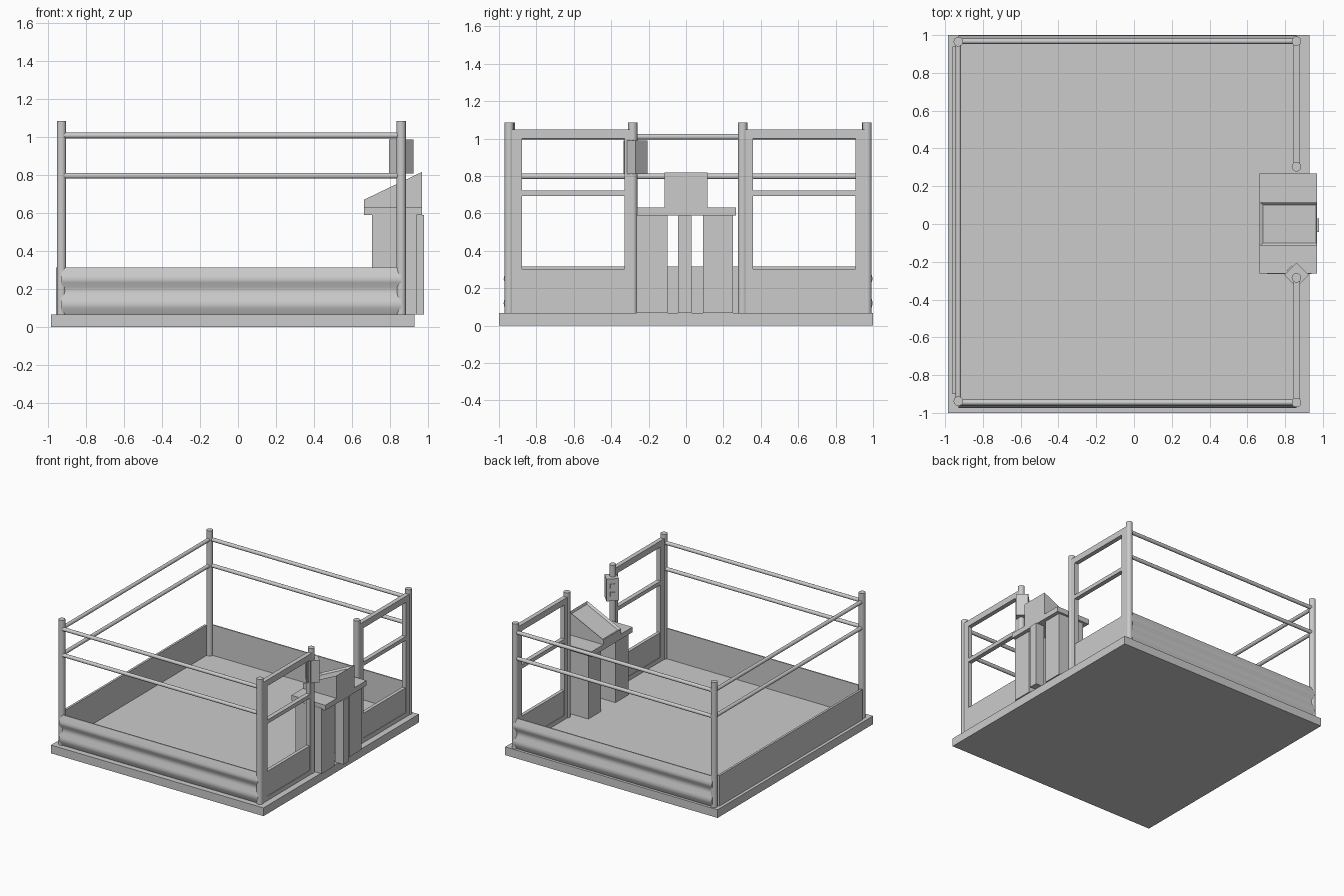
import bpy, bmesh, math
from mathutils import Vector, Matrix

if "Cube" in bpy.data.objects:
    bpy.data.objects.remove(bpy.data.objects["Cube"])


def make(name, bm, smooth=False):
    bmesh.ops.recalc_face_normals(bm, faces=bm.faces)
    me = bpy.data.meshes.new(name)
    bm.to_mesh(me)
    bm.free()
    ob = bpy.data.objects.new(name, me)
    bpy.context.collection.objects.link(ob)
    if smooth:
        bpy.ops.object.select_all(action='DESELECT')
        ob.select_set(True)
        bpy.context.view_layer.objects.active = ob
        bpy.ops.object.shade_smooth_by_angle(angle=math.radians(40))
    return ob


def box(name, x, y, z, turn=0):
    bm = bmesh.new()
    c = Vector([(a + b) / 2 for a, b in (x, y, z)])
    s = [b - a for a, b in (x, y, z)]
    m = Matrix.Translation(c) @ Matrix.Rotation(turn, 4, 'Z') @ Matrix.Diagonal((*s, 1))
    bmesh.ops.create_cube(bm, size=1, matrix=m)
    return make(name, bm)


def tube(name, a, b, r):
    a, b = Vector(a), Vector(b)
    m = Matrix.Translation((a + b) / 2) @ (b - a).to_track_quat('Z', 'Y').to_matrix().to_4x4()
    bm = bmesh.new()
    bmesh.ops.create_cone(bm, cap_ends=True, segments=20, radius1=r, radius2=r,
                          depth=(b - a).length, matrix=m)
    return make(name, bm, True)


def extrude(name, pts, vec, smooth=False):
    bm = bmesh.new()
    f = bm.faces.new([bm.verts.new(p) for p in pts])
    g = bmesh.ops.extrude_face_region(bm, geom=[f])
    bmesh.ops.translate(bm, vec=vec, verts=[v for v in g['geom'] if isinstance(v, bmesh.types.BMVert)])
    return make(name, bm, smooth)


FLOOR = 0.067
LX, RX, FY, BY = -0.93, 0.86, -0.945, 0.968

# Platform
box("platform", (-0.985, 0.93), (-1, 1), (0, FLOOR))

# Posts
for n, x, y in (("front_left", LX, -0.938), ("back_left", LX, 0.965),
                ("front_right", RX, FY), ("back_right", RX, BY),
                ("gate_front", RX, -0.285), ("gate_back", RX, 0.303)):
    tube(n + "_post", (x, y, FLOOR - 0.01), (x, y, 1.085), 0.025)

# Round rails on three sides
for i, z in enumerate((0.798, 1.01)):
    tube(f"front_rail_{i}", (LX, FY, z), (RX, FY, z), 0.015)
    tube(f"back_rail_{i}", (LX, BY, z), (RX, BY, z), 0.015)
    tube(f"left_rail_{i}", (LX, -0.938, z), (LX, 0.965, z), 0.015)

# Corrugated kick panels front and back, flat one on the left
wave = [(0, FLOOR), (0.01, FLOOR), (0.026, 0.1), (0.03, 0.12), (0.026, 0.14), (0.013, 0.175),
        (0.01, 0.193), (0.013, 0.21), (0.026, 0.235), (0.03, 0.25), (0.026, 0.268),
        (0.01, 0.315), (0, 0.315)]
for n, y, s in (("front", FY, -1), ("back", BY, 1)):
    extrude(n + "_kick_panel", [(LX, y + s * d, z) for d, z in wave], (RX - LX, 0, 0), True)
box("left_kick_panel", (-0.96, -0.942), (-0.9, 0.94), (FLOOR, 0.315))

# Right side gate frames
for n, y0, y1 in (("front", FY, -0.285), ("back", 0.303, BY)):
    fx = (0.844, 0.88)
    a, b = (y0, -0.878) if n == "front" else (y0, 0.358)
    c, d = (-0.33, y1) if n == "front" else (0.905, y1)
    box(n + "_gate_stile_a", fx, (a, b), (FLOOR, 1.05))
    box(n + "_gate_stile_b", fx, (c, d), (FLOOR, 1.05))
    box(n + "_gate_top_bar", fx, (b, c), (1.0, 1.05))
    box(n + "_gate_middle_bar", fx, (b, c), (0.692, 0.723))
    box(n + "_gate_bottom_bar", fx, (b, c), (FLOOR, 0.102))
    box(n + "_gate_panel", (0.848, 0.876), (b, c), (0.1, 0.302))

# Pedestal legs, rear support and table
box("pedestal_leg_front", (0.705, 0.94), (-0.265, -0.1), (FLOOR, 0.6))
box("pedestal_leg_back", (0.705, 0.94), (0.09, 0.25), (FLOOR, 0.6))
box("pedestal_support", (0.905, 0.98), (-0.042, 0.03), (FLOOR, 0.59))
box("pedestal_table", (0.665, 0.97), (-0.262, 0.268), (0.59, 0.632))

# Sloped console with a recessed screen
bm = bmesh.new()
side = [(0.665, 0.62), (0.97, 0.62), (0.97, 0.818), (0.665, 0.672)]
rows = [[bm.verts.new((x, y, z)) for x, z in side] for y in (-0.115, 0.115)]
bm.faces.new(rows[0])
bm.faces.new(rows[1][::-1])
for i in range(4):
    j = (i + 1) % 4
    f = bm.faces.new((rows[0][i], rows[0][j], rows[1][j], rows[1][i]))
    if i == 2:
        top = f
bmesh.ops.recalc_face_normals(bm, faces=bm.faces)
bmesh.ops.inset_region(bm, faces=[top], thickness=0.02)
bmesh.ops.translate(bm, vec=top.normal * -0.015, verts=top.verts)
make("console", bm)

# Control box on the gate post, with two framed buttons
cx, cy, h = 0.86, -0.27, 0.046
box("control_box", (cx - h, cx + h), (cy - h, cy + h), (0.81, 0.99), math.pi / 4)
q = math.sqrt(0.5) * (h + 0.003)
for i, z in enumerate((0.865, 0.932)):
    bx, by = cx - q, cy + q
    box(f"control_button_{i}", (bx - 0.004, bx + 0.004), (by - 0.018, by + 0.018),
        (z - 0.018, z + 0.018), -math.pi / 4)
